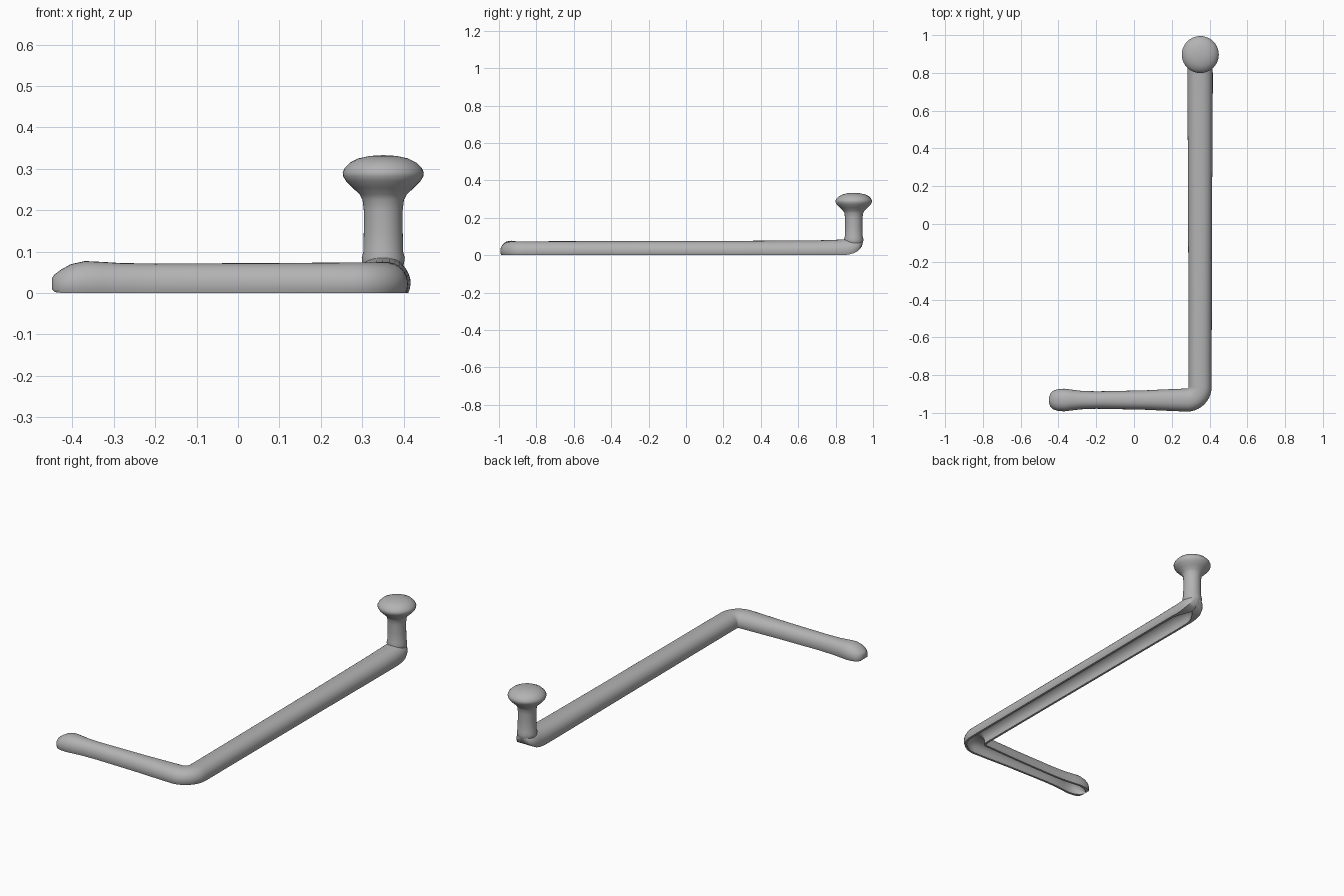
import bpy, bmesh, math
from mathutils import Vector

if "Cube" in bpy.data.objects:
    bpy.data.objects.remove(bpy.data.objects["Cube"])

grey = bpy.data.materials.new("plain grey")
grey.use_nodes = True
colour = (0.45, 0.45, 0.45, 1)
grey.diffuse_color = colour
grey.node_tree.nodes["Principled BSDF"].inputs["Base Color"].default_value = colour

ARC = 20            # steps across the rounded section
UNDERCUT = 25       # degrees the sides curl below their widest point
WALL = 0.013


def finish(bm, name):
    bmesh.ops.remove_doubles(bm, verts=bm.verts, dist=0.0001)
    bmesh.ops.recalc_face_normals(bm, faces=bm.faces)
    mesh = bpy.data.meshes.new(name)
    bm.to_mesh(mesh)
    bm.free()
    obj = bpy.data.objects.new(name, mesh)
    bpy.context.collection.objects.link(obj)
    mesh.materials.append(grey)
    bpy.ops.object.select_all(action="DESELECT")
    obj.select_set(True)
    bpy.context.view_layer.objects.active = obj
    bpy.ops.object.shade_smooth_by_angle(angle=math.radians(45))
    return obj


def arch(w, h):
    """Rounded arch, open at the bottom, as (across, up) pairs."""
    low = math.sin(math.radians(UNDERCUT))
    points = []
    for i in range(ARC + 1):
        a = math.radians(-UNDERCUT + (180 + 2 * UNDERCUT) * i / ARC)
        c, s = math.cos(a), math.sin(a)
        across = w * math.copysign(abs(c) ** 0.85, c)
        points.append((across, h * (s + low) / (1 + low)))
    return points


def section(bm, x, y, angle, w, h, base=0, hollow=1):
    """Closed loop: outer arch, then the inner arch of the channel."""
    side = Vector((math.sin(angle), -math.cos(angle), 0))
    outer = arch(w, h)
    inner = arch(max(w - WALL, 0.004) * hollow, max(h - WALL, 0.004) * hollow)
    return [bm.verts.new(Vector((x, y, base + up)) + side * across)
            for across, up in outer + inner[::-1]]


# L-shaped channel: short arm, rounded corner, long bar
bm = bmesh.new()
loops = []
for x, w, h, base, hollow in [
        (-0.45, 0.014, 0.026, 0.010, 0.1), (-0.443, 0.034, 0.043, 0.002, 0.4),
        (-0.428, 0.049, 0.056, 0, 0.7), (-0.405, 0.057, 0.069, 0, 0.9),
        (-0.37, 0.060, 0.077, 0, 1), (-0.33, 0.055, 0.075, 0, 1),
        (-0.28, 0.049, 0.072, 0, 1), (-0.2, 0.046, 0.071, 0, 1),
        (0.05, 0.051, 0.072, 0, 1), (0.2, 0.058, 0.073, 0, 1)]:
    loops.append(section(bm, x, -0.932, 0, w, h, base, hollow))
R = 0.07
for i in range(11):
    a = math.pi / 2 * i / 10
    loops.append(section(bm, 0.28 + R * math.sin(a), -0.862 - R * math.cos(a), a, 0.061, 0.074))
for y, w, h, base, hollow in [
        (-0.4, 0.062, 0.075, 0, 1), (0.2, 0.064, 0.076, 0, 1),
        (0.7, 0.067, 0.079, 0, 1), (0.8, 0.067, 0.082, 0, 0.95),
        (0.84, 0.065, 0.084, 0, 0.75), (0.87, 0.063, 0.084, 0.003, 0.4),
        (0.895, 0.060, 0.078, 0.010, 0.05), (0.918, 0.052, 0.064, 0.022, 0.05),
        (0.934, 0.038, 0.042, 0.038, 0.05), (0.943, 0.016, 0.018, 0.06, 0.05)]:
    loops.append(section(bm, 0.35, y, math.pi / 2, w, h, base, hollow))
for a, b in zip(loops, loops[1:]):
    for i in range(len(a)):
        j = (i + 1) % len(a)
        bm.faces.new((a[i], a[j], b[j], b[i]))
for loop in (loops[0], loops[-1]):
    bm.faces.new(loop)
finish(bm, "angled_channel_bar")

# Upright post with its mushroom-shaped knob
profile = [(0, 0.022), (0.025, 0.026), (0.042, 0.045), (0.050, 0.07), (0.052, 0.085),
           (0.048, 0.10), (0.047, 0.15), (0.047, 0.20), (0.050, 0.225), (0.057, 0.238),
           (0.074, 0.254), (0.090, 0.270), (0.097, 0.282), (0.098, 0.291),
           (0.093, 0.302), (0.080, 0.315), (0.060, 0.325), (0.032, 0.331), (0, 0.333)]
bm = bmesh.new()
verts = [bm.verts.new((r, 0, z)) for r, z in profile]
edges = [bm.edges.new(pair) for pair in zip(verts, verts[1:])]
bmesh.ops.spin(bm, geom=verts + edges, cent=(0, 0, 0), axis=(0, 0, 1),
               angle=math.tau, steps=40)
bmesh.ops.translate(bm, verts=bm.verts, vec=(0.351, 0.897, 0))
finish(bm, "knob_post")
